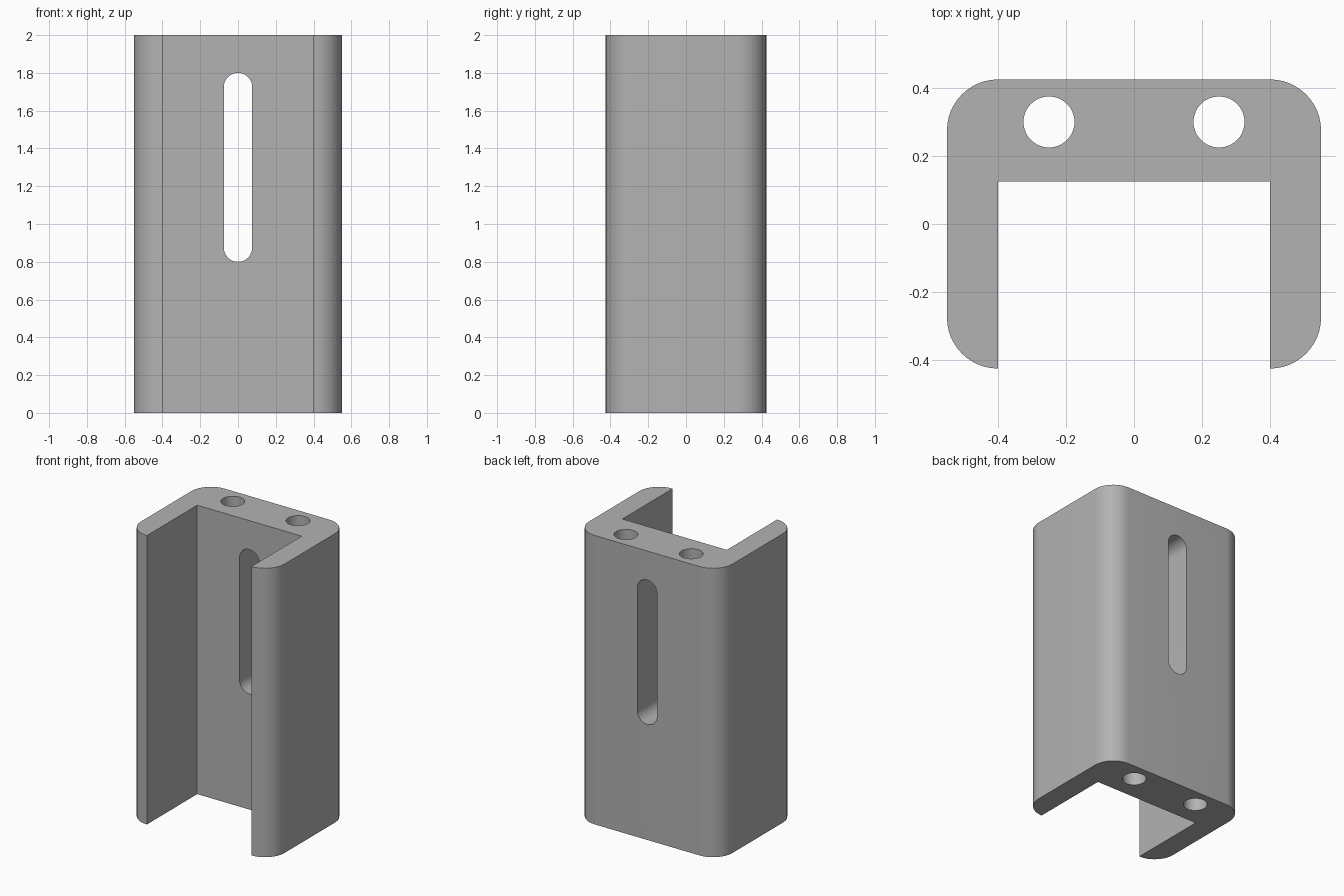
import bpy
import bmesh
from math import sin, cos, pi, radians

if "Cube" in bpy.data.objects:
    bpy.data.objects.remove(bpy.data.objects["Cube"], do_unlink=True)

HEIGHT = 2.0
HALF_W, HALF_D = 0.55, 0.425
CORNER = 0.15
INNER_X, INNER_Y = 0.40, 0.125
HOLE_R = 0.075

grey = bpy.data.materials.new("plain_grey")
grey.use_nodes = True
colour = (0.45, 0.45, 0.45, 1)
grey.diffuse_color = colour
grey.node_tree.nodes["Principled BSDF"].inputs["Base Color"].default_value = colour


def arc(cx, cy, r, start, end, steps):
    """Points along an arc, angles in degrees."""
    angles = [radians(start + (end - start) * i / steps) for i in range(steps + 1)]
    return [(cx + r * cos(a), cy + r * sin(a)) for a in angles]


def prism(name, points, offset):
    """Extrude a closed outline of 3D points along an offset."""
    bm = bmesh.new()
    face = bm.faces.new([bm.verts.new(p) for p in points])
    top = bmesh.ops.extrude_face_region(bm, geom=[face])["geom"]
    bmesh.ops.translate(bm, vec=offset,
                        verts=[v for v in top if isinstance(v, bmesh.types.BMVert)])
    bmesh.ops.recalc_face_normals(bm, faces=bm.faces)
    mesh = bpy.data.meshes.new(name)
    bm.to_mesh(mesh)
    bm.free()
    mesh.materials.append(grey)
    obj = bpy.data.objects.new(name, mesh)
    bpy.context.collection.objects.link(obj)
    return obj


# Channel: U-shaped section with rounded outer corners
cx, cy = HALF_W - CORNER, HALF_D - CORNER
right_half = ([(INNER_X, INNER_Y)]
              + arc(cx, -cy, CORNER, -90, 0, 12)
              + arc(cx, cy, CORNER, 0, 90, 12))
outline = right_half + [(-x, y) for x, y in reversed(right_half)]
channel = prism("channel_bracket", [(x, y, 0) for x, y in outline], (0, 0, HEIGHT))

# Cutters: two full-height bores and a rounded slot through the back wall
cutters = []
for side, x in (("right", -0.25), ("left", 0.25)):
    ring = arc(x, 0.30, HOLE_R, 0, 360, 48)[:-1]
    cutters.append(prism(side + "_bore_cutter", [(px, py, -0.1) for px, py in ring],
                         (0, 0, HEIGHT + 0.2)))
slot = arc(0, 1.725, HOLE_R, 0, 180, 24) + arc(0, 0.875, HOLE_R, 180, 360, 24)
cutters.append(prism("slot_cutter", [(x, 0, z) for x, z in slot], (0, 0.6, 0)))

for cutter in cutters:
    mod = channel.modifiers.new(cutter.name, "BOOLEAN")
    mod.operation = "DIFFERENCE"
    mod.solver = "EXACT"
    mod.object = cutter

# Apply the cuts, then remove the cutters
bpy.ops.object.select_all(action="DESELECT")
channel.select_set(True)
bpy.context.view_layer.objects.active = channel
for mod in list(channel.modifiers):
    bpy.ops.object.modifier_apply(modifier=mod.name)
for cutter in cutters:
    bpy.data.objects.remove(cutter, do_unlink=True)

# Smooth curved walls with crisp edges
bpy.ops.object.shade_smooth_by_angle(angle=radians(30))
